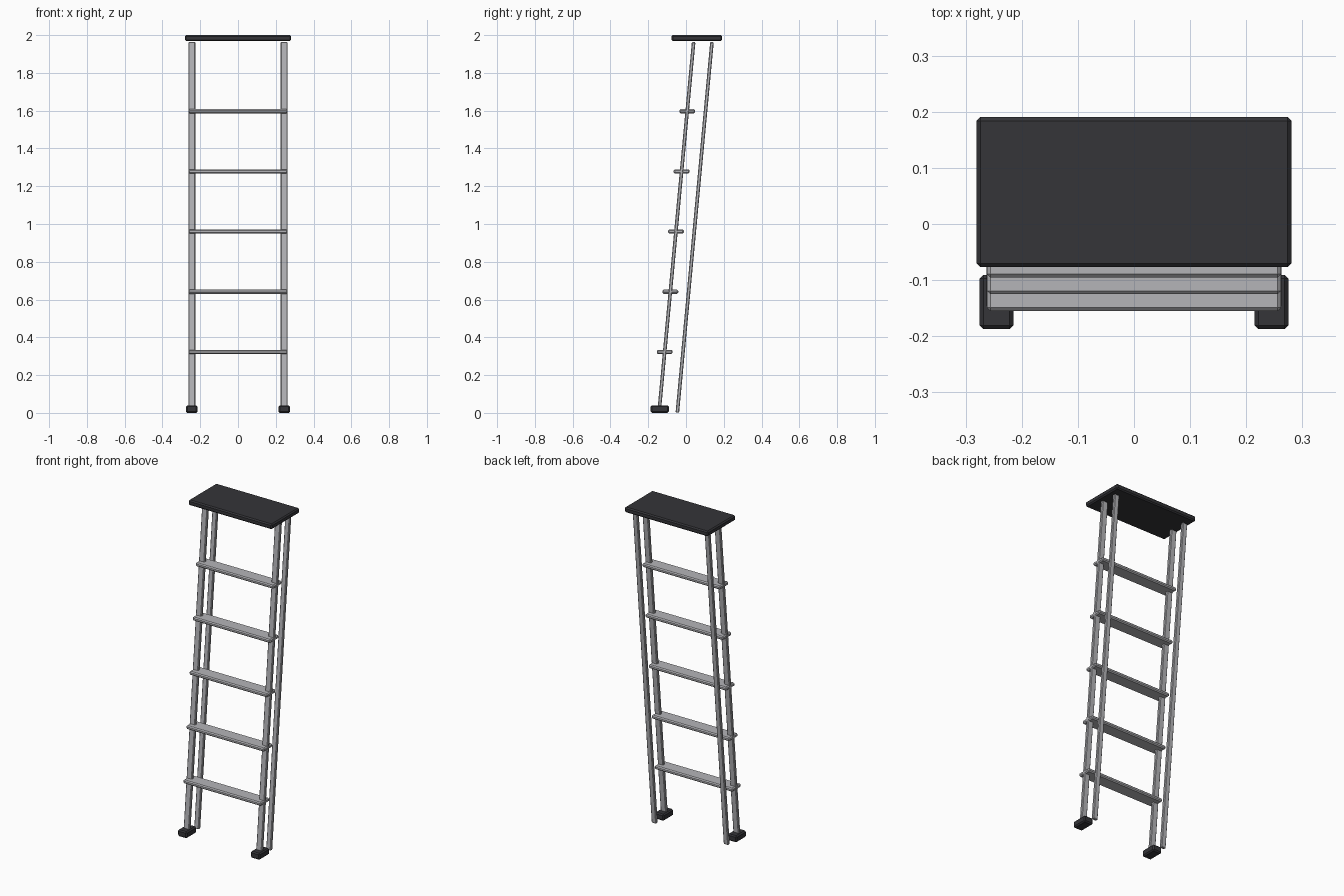
import bpy
import math

if "Cube" in bpy.data.objects:
    bpy.data.objects.remove(bpy.data.objects["Cube"])

TILT = 0.0935          # backward lean, y per unit of height
FRONT_Y, REAR_Y = -0.143, -0.046


def material(name, rgb):
    m = bpy.data.materials.new(name)
    m.diffuse_color = (*rgb, 1)
    m.use_nodes = True
    m.node_tree.nodes["Principled BSDF"].inputs["Base Color"].default_value = m.diffuse_color
    return m


black = material("black_plastic", (0.035, 0.035, 0.04))
metal = material("aluminium", (0.46, 0.46, 0.48))


def box(name, loc, size, mat, bevel, lean=0.0):
    """Chamfered box, optionally leaning back about x."""
    bpy.ops.mesh.primitive_cube_add(size=1, location=loc)
    ob = bpy.context.object
    ob.name = name
    ob.scale = size
    bpy.ops.object.transform_apply(location=False, rotation=False, scale=True)
    ob.rotation_euler.x = -lean
    mod = ob.modifiers.new("chamfer", 'BEVEL')
    mod.width = bevel
    mod.segments = 1
    ob.data.materials.append(mat)
    return ob


def rail(name, x, y0, width, z0=0.001, z1=1.964):
    angle = math.atan(TILT)
    zc = (z0 + z1) / 2
    length = (z1 - z0 - 0.019 * math.sin(angle)) / math.cos(angle)
    box(name, (x, y0 + TILT * zc, zc), (width, 0.019, length), metal, 0.004, angle)


# Leaning rails and feet on both sides
for side, s in (("left", -1), ("right", 1)):
    rail(f"front_rail_{side}", s * 0.244, FRONT_Y, 0.038)
    rail(f"rear_rail_{side}", s * 0.242, REAR_Y, 0.032)
    box(f"foot_{side}", (s * 0.245, -0.139, 0.02), (0.061, 0.097, 0.036 + 0.004), black, 0.007)

# Steps follow the front rails
for i in range(5):
    z = 0.323 + 0.3185 * i
    box(f"step_{i + 1}", (0, FRONT_Y + TILT * z, z), (0.524, 0.084, 0.022), metal, 0.006)

# Top platform
box("top_platform", (0, 0.057, 1.984), (0.562, 0.268, 0.032), black, 0.007)
